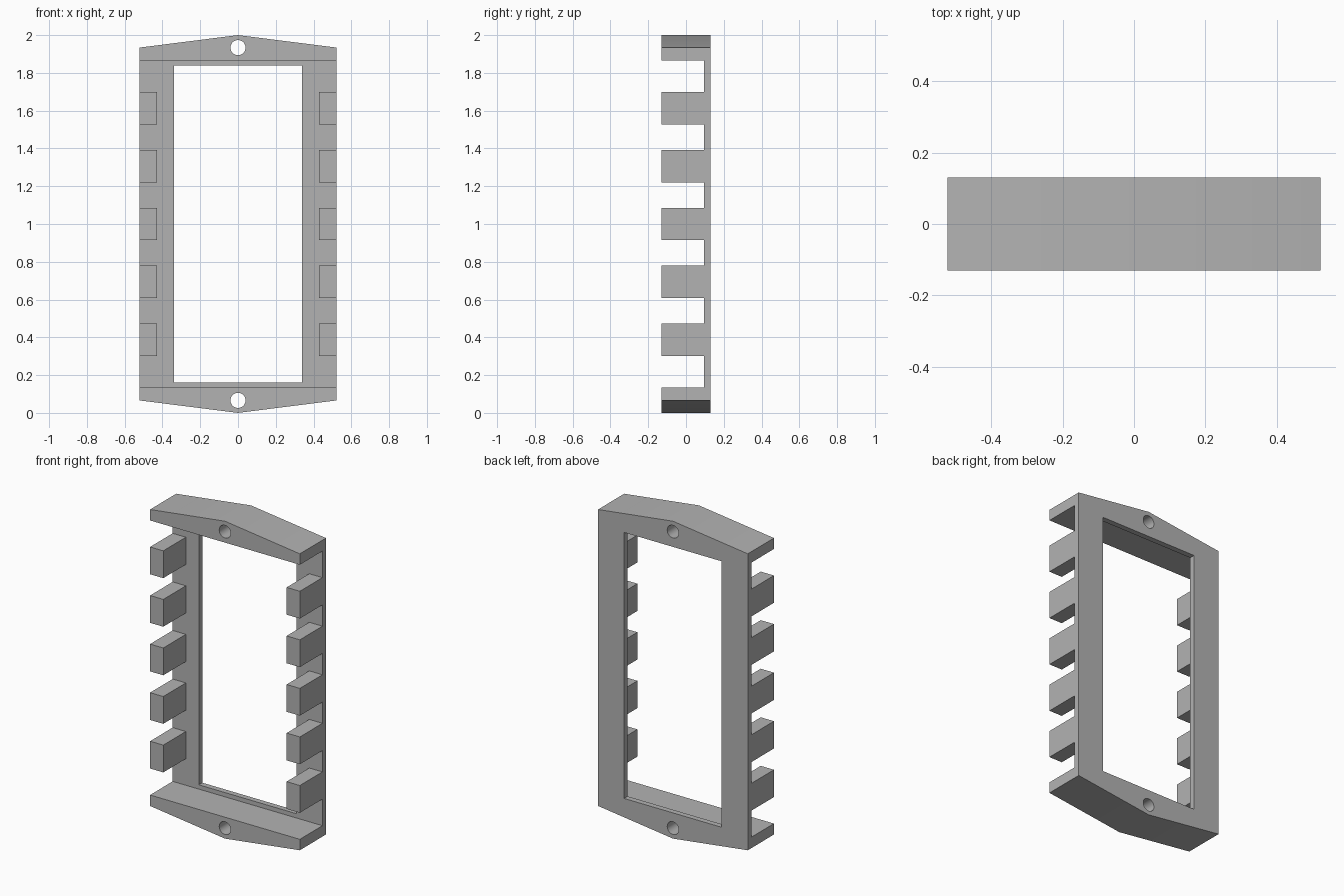
import bpy, bmesh
from math import radians
from mathutils import Matrix

default = bpy.data.objects.get("Cube")
if default:
    bpy.data.objects.remove(default, do_unlink=True)

HALF_W, HEIGHT = 0.522, 2.0
FRONT, BACK = -0.13, 0.13
PLATE_FRONT = 0.095           # front of the thin rear frame
CAP_INNER, CAP_SIDE = 0.135, 0.066   # inner face and outer corner of the end caps

grey = bpy.data.materials.new("plain grey")
grey.use_nodes = True
colour = (0.45, 0.45, 0.45, 1)
grey.diffuse_color = colour
grey.node_tree.nodes["Principled BSDF"].inputs["Base Color"].default_value = colour


def prism(name, outline, y0, y1):
    """Extrude an x-z outline from y0 to y1."""
    bm = bmesh.new()
    face = bm.faces.new([bm.verts.new((x, y0, z)) for x, z in outline])
    new = bmesh.ops.extrude_face_region(bm, geom=[face])["geom"]
    bmesh.ops.translate(bm, vec=(0, y1 - y0, 0),
                        verts=[v for v in new if isinstance(v, bmesh.types.BMVert)])
    bmesh.ops.recalc_face_normals(bm, faces=bm.faces)
    return finish(name, bm)


def finish(name, bm):
    mesh = bpy.data.meshes.new(name)
    bm.to_mesh(mesh)
    bm.free()
    mesh.materials.append(grey)
    obj = bpy.data.objects.new(name, mesh)
    bpy.context.collection.objects.link(obj)
    return obj


def rect(x0, x1, z0, z1):
    return [(x0, z0), (x1, z0), (x1, z1), (x0, z1)]


def cut(obj, cutter):
    """Subtract the cutter and discard it."""
    mod = obj.modifiers.new("cut", "BOOLEAN")
    mod.operation, mod.solver, mod.object = "DIFFERENCE", "EXACT", cutter
    bpy.ops.object.select_all(action="DESELECT")
    bpy.context.view_layer.objects.active = obj
    obj.select_set(True)
    bpy.ops.object.modifier_apply(modifier=mod.name)
    bpy.data.objects.remove(cutter, do_unlink=True)


# Thin rear frame with its tall window
frame = prism("rear_frame", rect(-HALF_W, HALF_W, CAP_INNER, HEIGHT - CAP_INNER),
              PLATE_FRONT, BACK)
cut(frame, prism("window_cutter", rect(-0.34, 0.34, 0.162, HEIGHT - 0.162), 0, 0.3))

# Deep peaked end caps, each with a round screw hole
for name, flip in (("bottom_cap", False), ("top_cap", True)):
    outline = [(-HALF_W, CAP_INNER), (-HALF_W, CAP_SIDE), (0, 0),
               (HALF_W, CAP_SIDE), (HALF_W, CAP_INNER)]
    hole_z = 0.066
    if flip:
        outline = [(x, HEIGHT - z) for x, z in outline]
        hole_z = HEIGHT - hole_z
    cap = prism(name, outline, FRONT, BACK)
    bm = bmesh.new()
    bmesh.ops.create_cone(bm, cap_ends=True, segments=32, radius1=0.04, radius2=0.04,
                          depth=0.6, matrix=Matrix.Translation((0, 0, hole_z))
                          @ Matrix.Rotation(radians(90), 4, "X"))
    cut(cap, finish("hole_cutter", bm))
    bpy.ops.object.shade_smooth_by_angle(angle=radians(30))

# Row of five forward teeth down each side
for side, sign in (("left", 1), ("right", -1)):
    for i in range(5):
        z = 1 + (i - 2) * 0.306
        prism(f"{side}_tooth_{i + 1}",
              rect(sign * 0.43, sign * HALF_W, z - 0.086, z + 0.086),
              FRONT, PLATE_FRONT)
